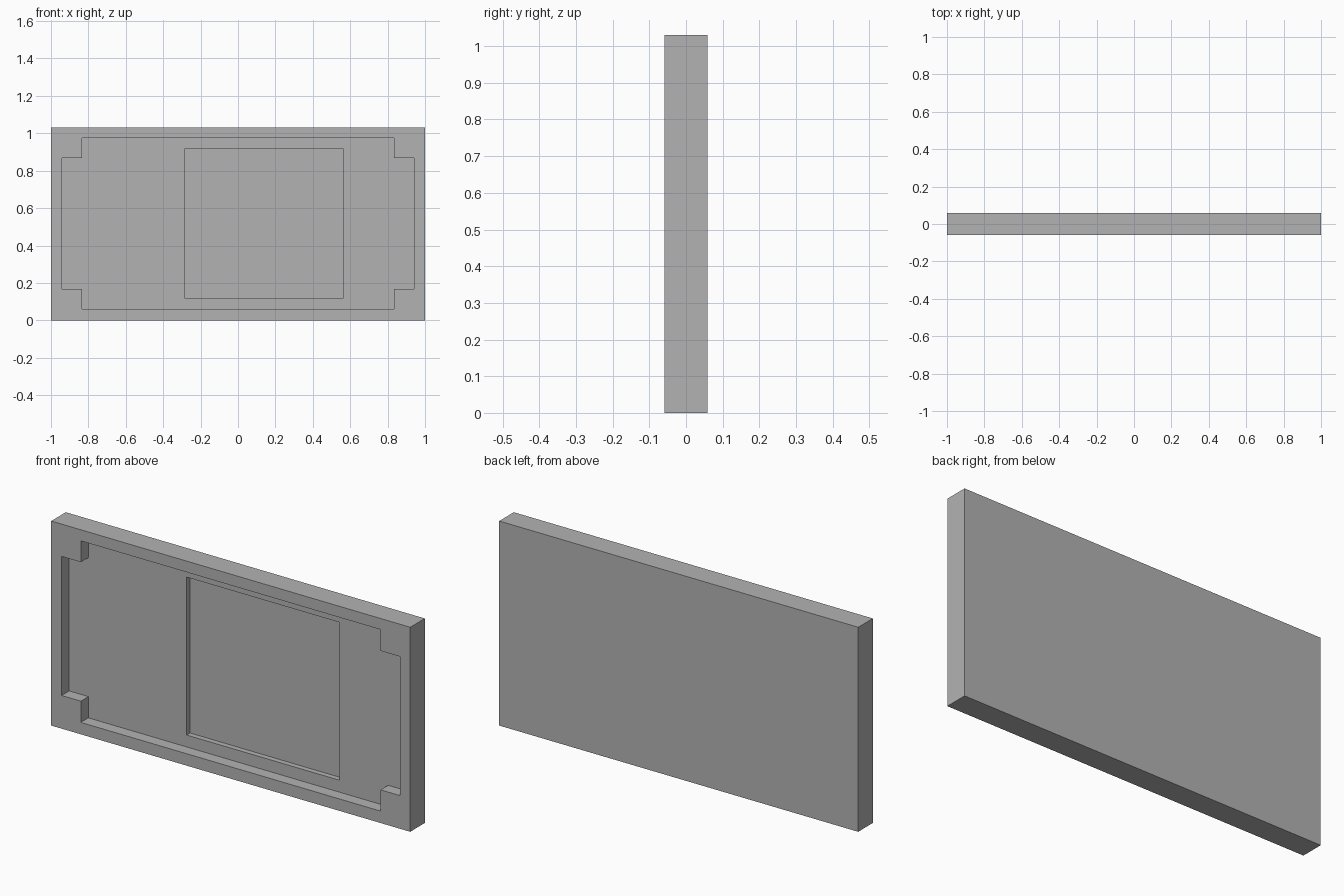
import bpy
import bmesh

default = bpy.data.objects.get("Cube")
if default:
    bpy.data.objects.remove(default, do_unlink=True)

HEIGHT = 1.03
FRONT, BACK = -0.058, 0.058
RECESS_FLOOR = FRONT + 0.06
POCKET_FLOOR = RECESS_FLOOR + 0.027

grey = bpy.data.materials.new("light_grey")
grey.use_nodes = True
grey.diffuse_color = (0.45, 0.45, 0.45, 1)
grey.node_tree.nodes["Principled BSDF"].inputs["Base Color"].default_value = grey.diffuse_color


def slab(name, outline, y_front, y_back):
    """Extrude an (x, z) outline from y_front to y_back."""
    bm = bmesh.new()
    face = bm.faces.new([bm.verts.new((x, y_front, z)) for x, z in outline])
    extruded = bmesh.ops.extrude_face_region(bm, geom=[face])["geom"]
    moved = [v for v in extruded if isinstance(v, bmesh.types.BMVert)]
    bmesh.ops.translate(bm, vec=(0, y_back - y_front, 0), verts=moved)
    bmesh.ops.recalc_face_normals(bm, faces=bm.faces)
    mesh = bpy.data.meshes.new(name)
    bm.to_mesh(mesh)
    bm.free()
    mesh.materials.append(grey)
    obj = bpy.data.objects.new(name, mesh)
    bpy.context.collection.objects.link(obj)
    return obj


def rectangle(x0, x1, z0, z1):
    return [(x0, z0), (x1, z0), (x1, z1), (x0, z1)]


def notched_rectangle(half_w, half_h, notch, mid_z):
    """Rectangle with a square notch stepped into each corner."""
    inner_w, inner_h = half_w - notch, half_h - notch
    points = []
    for sx, sz in ((1, 1), (-1, 1), (-1, -1), (1, -1)):
        corner = [(half_w, inner_h), (inner_w, inner_h), (inner_w, half_h)]
        if sx * sz < 0:
            corner.reverse()
        points += [(sx * x, mid_z + sz * z) for x, z in corner]
    return points


def carve(target, cutter):
    """Subtract the cutter and discard it."""
    cutter.hide_render = True
    mod = target.modifiers.new("carve", "BOOLEAN")
    mod.operation = "DIFFERENCE"
    mod.solver = "EXACT"
    mod.object = cutter
    bpy.context.view_layer.objects.active = target
    bpy.ops.object.modifier_apply(modifier=mod.name)
    bpy.data.objects.remove(cutter, do_unlink=True)


# Solid panel
panel = slab("panel", rectangle(-1, 1, 0, HEIGHT), FRONT, BACK)

# Broad front recess with stepped corners
recess = notched_rectangle(0.942, 0.457, 0.107, HEIGHT / 2 + 0.002)
carve(panel, slab("recess_cutter", recess, FRONT - 0.05, RECESS_FLOOR))

# Shallow off-centre pocket in the recess floor
pocket = rectangle(-0.287, 0.563, 0.12, 0.915)
carve(panel, slab("pocket_cutter", pocket, FRONT - 0.05, POCKET_FLOOR))
